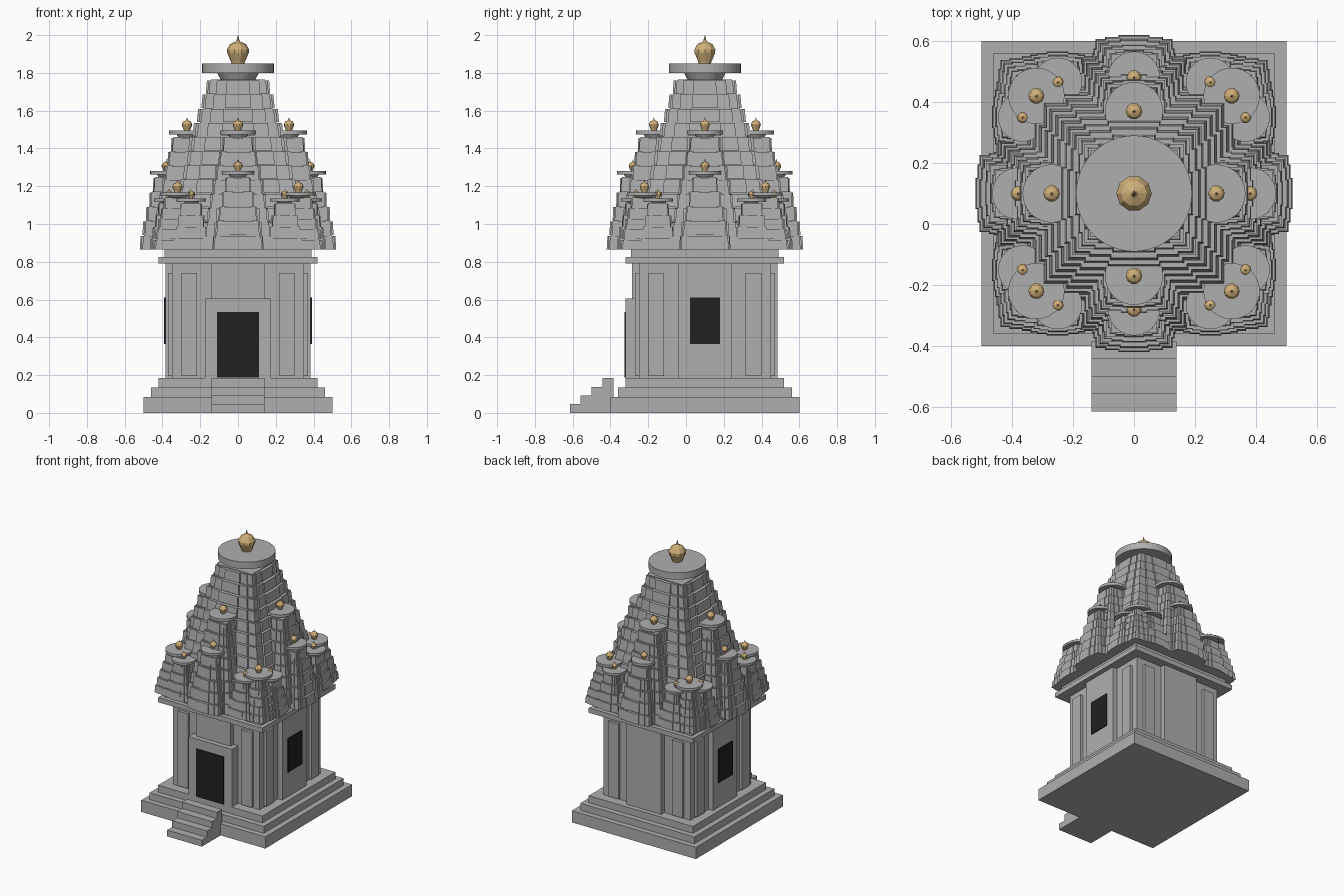
import bpy, bmesh, math
from mathutils import Matrix, Vector

if "Cube" in bpy.data.objects:
    bpy.data.objects.remove(bpy.data.objects["Cube"])

CY = 0.10  # centre line of the shrine in y


def material(name, rgb):
    m = bpy.data.materials.new(name)
    m.diffuse_color = (*rgb, 1)
    m.use_nodes = True
    m.node_tree.nodes["Principled BSDF"].inputs["Base Color"].default_value = m.diffuse_color
    return m


STONE = material("grey_stone", (0.43, 0.43, 0.43))
GOLD = material("gold", (0.62, 0.43, 0.19))
DARK = material("dark_opening", (0.015, 0.015, 0.015))


def finish(bm, name, mat):
    bmesh.ops.recalc_face_normals(bm, faces=bm.faces)
    me = bpy.data.meshes.new(name)
    bm.to_mesh(me)
    bm.free()
    me.materials.append(mat)
    ob = bpy.data.objects.new(name, me)
    bpy.context.collection.objects.link(ob)
    return ob


def add_box(bm, x0, x1, y0, y1, z0, z1, taper=1.0):
    """Box whose top is scaled by taper about its own centre."""
    c = Vector(((x0 + x1) / 2, (y0 + y1) / 2, 0))
    vs = bmesh.ops.create_cube(bm, size=1)["verts"]
    for v in vs:
        k = taper if v.co.z > 0 else 1
        v.co = Vector((c.x + v.co.x * (x1 - x0) * k, c.y + v.co.y * (y1 - y0) * k,
                       z1 if v.co.z > 0 else z0))


def add_square(bm, cx, cy, hx, hy, z0, z1, taper=1.0):
    add_box(bm, cx - hx, cx + hx, cy - hy, cy + hy, z0, z1, taper)


def add_cone(bm, cx, cy, r0, r1, z0, z1, n):
    bmesh.ops.create_cone(bm, cap_ends=True, segments=n, radius1=r0, radius2=r1,
                          depth=z1 - z0, matrix=Matrix.Translation((cx, cy, (z0 + z1) / 2)))


def box(name, x0, x1, y0, y1, z0, z1, mat=STONE):
    bm = bmesh.new()
    add_box(bm, x0, x1, y0, y1, z0, z1)
    return finish(bm, name, mat)


def slab(name, h, z0, z1):
    return box(name, -h, h, CY - h, CY + h, z0, z1)


def finial(name, cx, cy, z, s, n=10):
    """Faceted pot with a pointed tip, made by stacking rings."""
    profile = [(.034, 0), (.038, .012), (.057, .055), (.058, .075), (.042, .102),
               (.014, .115), (.008, .122), (.001, .15)]
    bm = bmesh.new()
    rings = [[bm.verts.new((cx + r * s * math.cos(a * math.tau / n),
                            cy + r * s * math.sin(a * math.tau / n), z + h * s))
              for a in range(n)] for r, h in profile]
    for a, b in zip(rings, rings[1:]):
        for i in range(n):
            j = (i + 1) % n
            bm.faces.new((a[i], a[j], b[j], b[i]))
    bm.faces.new(rings[0])
    bm.faces.new(rings[-1])
    finish(bm, name, GOLD)


def spire(name, cx, cy, z0, z1, tiers, base, top, disc, neck, thick, pot):
    """Stepped tower of cross-plan tiers, with neck, round cap and finial."""
    bm = bmesh.new()
    pitch = (z1 - z0) / tiers
    for i in range(tiers):
        t = i / (tiers - 1)
        h = top + (base - top) * (1 - t ** 1.15)
        a, b = z0 + i * pitch, z0 + (i + 0.93) * pitch
        add_square(bm, cx, cy, h * .84, h * .84, a, z0 + (i + 1) * pitch)
        add_square(bm, cx, cy, h * .90, h * .90, a, b, .97)
        for w, d in ((.68, .95), (.36, 1.0)):
            add_square(bm, cx, cy, h * d, h * w, a, b, .97)
            add_square(bm, cx, cy, h * w, h * d, a, b, .97)
    add_cone(bm, cx, cy, disc * .48, disc * .58, z1, z1 + neck, 24)
    add_cone(bm, cx, cy, disc, disc, z1 + neck, z1 + neck + thick, 48)
    finish(bm, name, STONE)
    finial(name + "_finial", cx, cy, z1 + neck + thick, pot)


# stepped plinth
slab("plinth_bottom", 0.50, 0, 0.085)
slab("plinth_middle", 0.46, 0.085, 0.135)
slab("plinth_top", 0.42, 0.135, 0.185)

# entrance steps
for i in range(4):
    y = -0.615 + i * 0.0575
    box("entrance_step", -0.14, 0.14, y, y + 0.0575, 0, 0.046 * (i + 1))

# sanctum walls with projecting centre bays
slab("sanctum_wall", 0.35, 0.185, 0.79)
box("side_bays", -0.385, 0.385, CY - 0.14, CY + 0.14, 0.185, 0.79)
box("front_back_bays", -0.14, 0.14, CY - 0.385, CY + 0.385, 0.185, 0.79)

# pilasters on all four walls
bm = bmesh.new()
for s in (-1, 1):
    add_square(bm, s * 0.258, CY, 0.042, 0.37, 0.195, 0.74)
    add_square(bm, 0, CY + s * 0.258, 0.37, 0.042, 0.195, 0.74)
finish(bm, "pilasters", STONE)

# doorway and windows
box("door_frame", -0.175, 0.175, CY - 0.42, CY - 0.34, 0.185, 0.605)
box("door_opening", -0.11, 0.11, CY - 0.426, CY - 0.418, 0.187, 0.535, DARK)
for s in (-1, 1):
    xs = sorted((s * 0.384, s * 0.392))
    box("window", *xs, CY - 0.08, CY + 0.08, 0.365, 0.61, DARK)

# cornice
slab("cornice_lower", 0.42, 0.79, 0.825)
slab("cornice_upper", 0.39, 0.825, 0.865)

# main tower
spire("main_tower", 0, CY, 0.865, 1.765, 12, 0.40, 0.17, 0.19, 0.035, 0.05, 1.0)

# two attached towers on each face
for dx, dy in ((1, 0), (-1, 0), (0, 1), (0, -1)):
    spire("upper_face_tower", dx * .27, CY + dy * .27, 0.865, 1.46, 8,
          0.20, 0.085, 0.095, 0.015, 0.02, 0.47)
    spire("lower_face_tower", dx * .38, CY + dy * .38, 0.865, 1.25, 5,
          0.14, 0.07, 0.085, 0.012, 0.018, 0.42)

# corner clusters: one tall tower flanked by two shorter ones
for sx in (-1, 1):
    for sy in (-1, 1):
        spire("corner_tower", sx * .32, CY + sy * .32, 0.865, 1.14, 5,
              0.13, 0.075, 0.092, 0.01, 0.018, 0.45)
        for px, py in ((.25, .365), (.365, .25)):
            spire("corner_side_tower", sx * px, CY + sy * py, 0.865, 1.11, 4,
                  0.10, 0.06, 0.08, 0.01, 0.016, 0.34)
